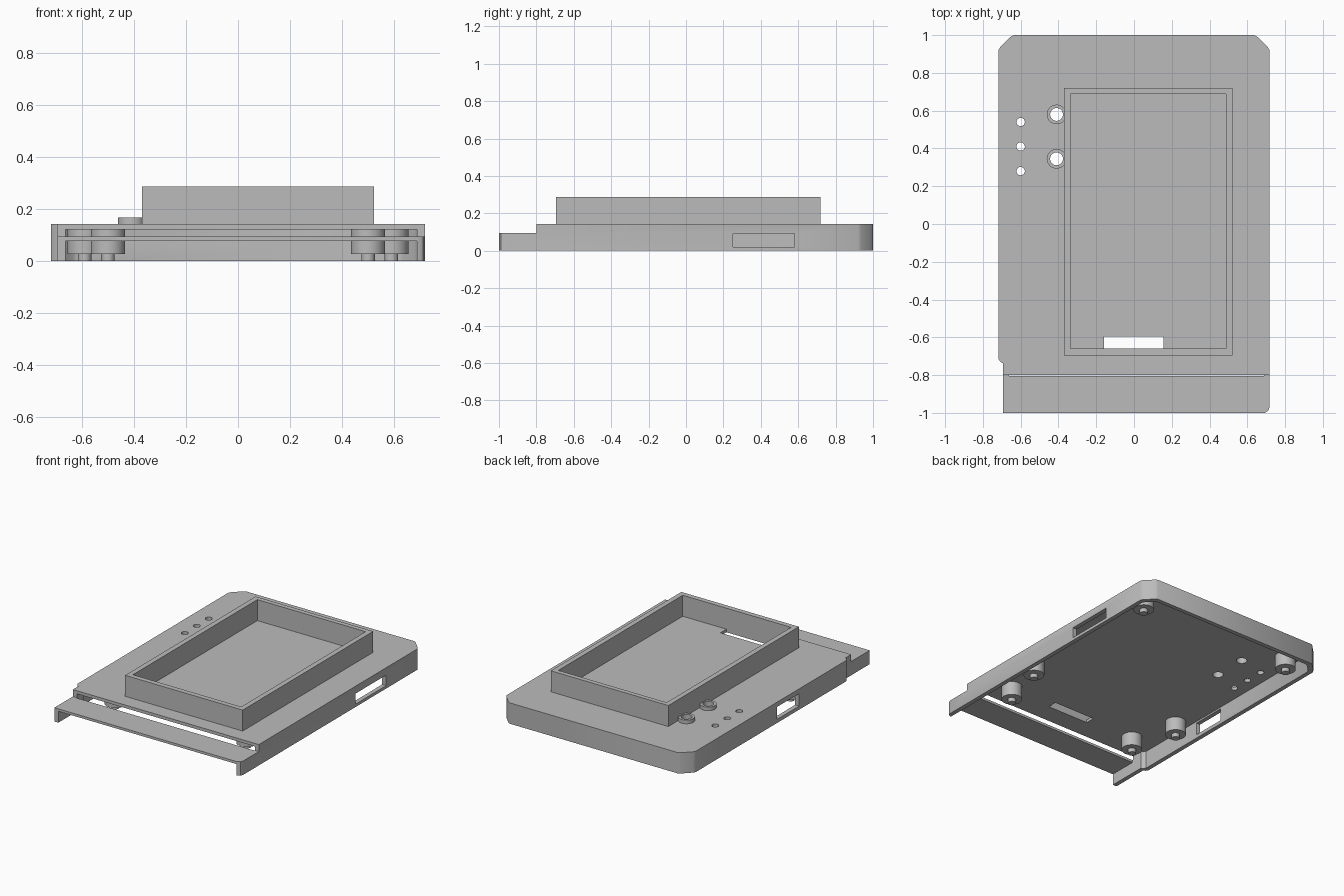
import bpy, bmesh, math

cube = bpy.data.objects.get("Cube")
if cube:
    bpy.data.objects.remove(cube, do_unlink=True)

grey = bpy.data.materials.new("plain grey")
grey.use_nodes = True
COLOUR = (0.5, 0.5, 0.5, 1)
grey.diffuse_color = COLOUR
grey.node_tree.nodes["Principled BSDF"].inputs["Base Color"].default_value = COLOUR


def prism(name, outline, z0, z1):
    """Extrude a flat counter-clockwise outline between two heights."""
    bm = bmesh.new()
    face = bm.faces.new([bm.verts.new((x, y, z0)) for x, y in outline])
    top = bmesh.ops.extrude_face_region(bm, geom=[face])["geom"]
    moved = [v for v in top if isinstance(v, bmesh.types.BMVert)]
    bmesh.ops.translate(bm, verts=moved, vec=(0, 0, z1 - z0))
    bmesh.ops.recalc_face_normals(bm, faces=bm.faces)
    mesh = bpy.data.meshes.new(name)
    bm.to_mesh(mesh)
    bm.free()
    mesh.materials.append(grey)
    obj = bpy.data.objects.new(name, mesh)
    bpy.context.collection.objects.link(obj)
    return obj


def box(name, x0, x1, y0, y1, z0, z1):
    return prism(name, [(x0, y0), (x1, y0), (x1, y1), (x0, y1)], z0, z1)


def rod(name, x, y, r, z0, z1, sides=32):
    ring = [(x + r * math.cos(2 * math.pi * i / sides),
             y + r * math.sin(2 * math.pi * i / sides)) for i in range(sides)]
    return prism(name, ring, z0, z1)


def activate(obj):
    bpy.ops.object.select_all(action='DESELECT')
    obj.select_set(True)
    bpy.context.view_layer.objects.active = obj


def cut(obj, *cutters):
    """Subtract each cutter, then discard it."""
    activate(obj)
    for cutter in cutters:
        cutter.hide_render = True
        mod = obj.modifiers.new("cut", 'BOOLEAN')
        mod.operation = 'DIFFERENCE'
        mod.solver = 'EXACT'
        mod.object = cutter
        bpy.ops.object.modifier_apply(modifier=mod.name)
        bpy.data.objects.remove(cutter, do_unlink=True)


def smooth(obj):
    activate(obj)
    bpy.ops.object.shade_smooth_by_angle(angle=math.radians(35))


WALL, TOP, CEILING = 0.03, 0.143, 0.122
LIP_TOP, LIP_UNDER, STEP_Y = 0.095, 0.078, -0.8


def case_outline(inset, front):
    """Case plan: softened back corners and a narrower left front end."""
    x, y, c = 0.718 - inset, 1 - inset, 0.08 - inset * 0.4
    corner = [(x, y - c), (x - c * 0.12, y - c * 0.8),
              (x - c * 0.8, y - c * 0.12), (x - c, y)]
    back = corner + [(-px, py) for px, py in reversed(corner)]
    jog = [(-x, -0.715 + inset * 0.5), (-x + 0.012, -0.73 + inset * 0.5),
           (-x + 0.025, -0.738 + inset * 0.5)]
    nose = [(-x + 0.025, front)]
    if inset:
        nose.append((x, front))
    else:
        nose += [(x - 0.025, front), (x - 0.007, front + 0.012), (x, front + 0.03)]
    return back + jog + nose


# Case shell with stepped front lip
shell = prism("case_shell", case_outline(0, -1), 0, TOP)
cut(shell,
    box("step_cutter", -1, 1, -1.3, STEP_Y, LIP_TOP, 0.5),
    prism("lip_cavity_cutter", case_outline(WALL, -1.2), -0.2, LIP_UNDER),
    prism("main_cavity_cutter", case_outline(WALL, STEP_Y - 0.004), -0.3, CEILING))

# Openings in the side walls, floor slot and round holes
cut(shell,
    box("right_port_cutter", 0.6, 0.9, 0.25, 0.58, 0.02, 0.092),
    box("left_port_cutter", -0.9, -0.6, -0.2, 0.04, 0.025, 0.11),
    box("cable_slot_cutter", -0.16, 0.155, -0.66, -0.595, 0.05, 0.3))
for y in (0.28, 0.41, 0.54):
    cut(shell, rod("light_hole_cutter", -0.6, y, 0.022, 0.05, 0.3))
for y in (0.345, 0.58):
    cut(shell, rod("button_hole_cutter", -0.41, y, 0.034, 0.05, 0.3))
smooth(shell)

# Raised collars around the button holes
for i, y in enumerate((0.345, 0.58)):
    collar = rod(f"button_collar_{i + 1}", -0.41, y, 0.052, TOP - 0.005, 0.168)
    cut(collar, rod("collar_cutter", -0.41, y, 0.034, 0, 0.4))
    smooth(collar)

# Tall rectangular frame on the top face
frame = box("screen_frame", -0.37, 0.522, -0.695, 0.72, TOP, 0.287)
cut(frame, box("frame_cutter", -0.335, 0.487, -0.66, 0.688, 0, 0.5))

# Mounting posts with locating pins under the top
for side, sign in (("left", 1), ("right", -1)):
    for place, x, y in (("back", 0.59, 0.8), ("middle", 0.59, -0.29), ("front", 0.5, -0.617)):
        smooth(rod(f"{place}_{side}_post", sign * x, y, 0.066, 0.028, CEILING + 0.005))
        smooth(rod(f"{place}_{side}_pin", sign * x, y, 0.026, 0, 0.035))
